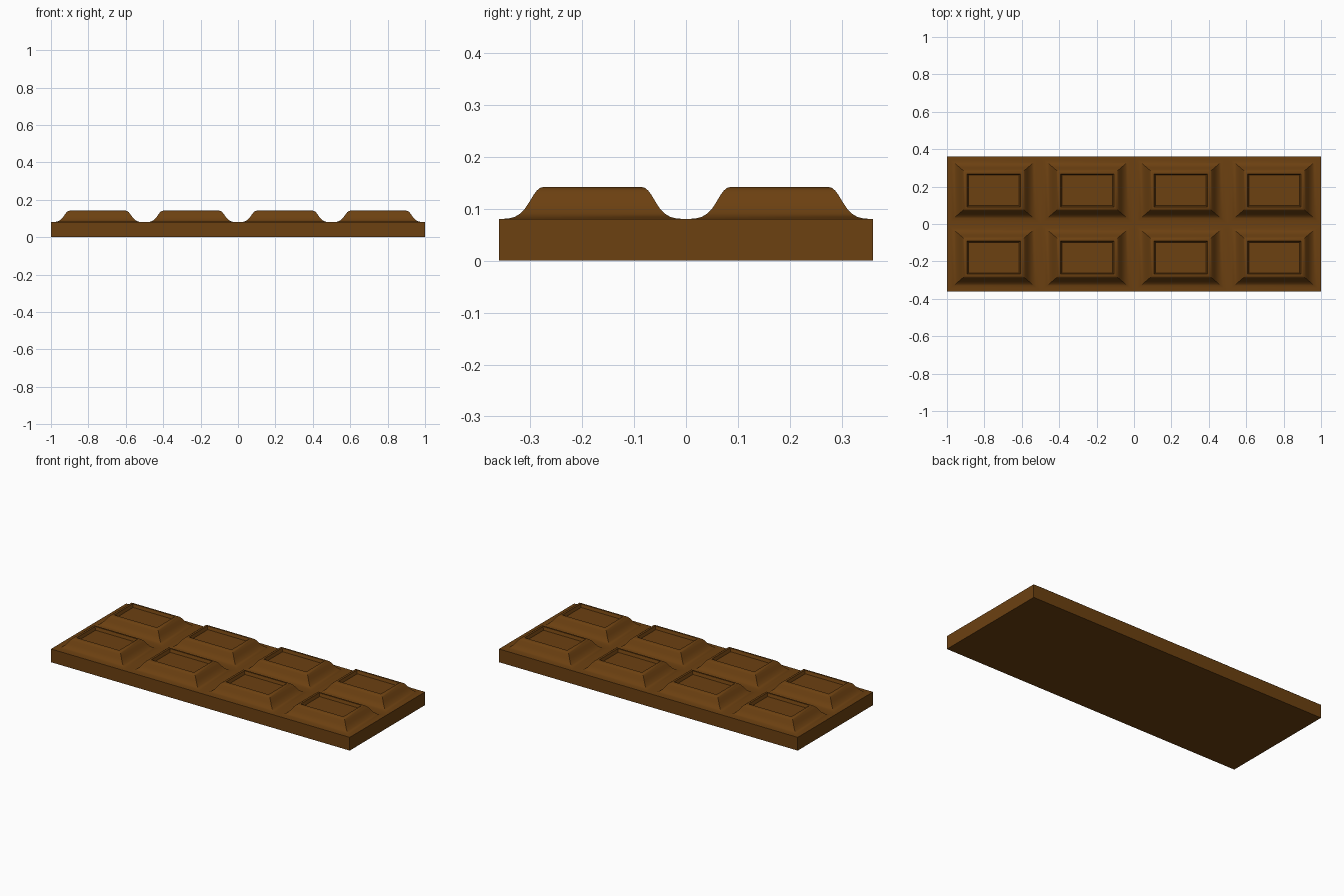
import bpy, bmesh, math

if "Cube" in bpy.data.objects:
    bpy.data.objects.remove(bpy.data.objects["Cube"])

HALF_X, HALF_Y, BASE_Z = 1.0, 0.36, 0.08
COLS, ROWS = 4, 2
CELL_X, CELL_Y = 2 * HALF_X / COLS, 2 * HALF_Y / ROWS

brown = bpy.data.materials.new("cocoa brown")
brown.diffuse_color = (0.15, 0.052, 0.0055, 1)
brown.use_nodes = True
brown.node_tree.nodes["Principled BSDF"].inputs["Base Color"].default_value = brown.diffuse_color

# Cross-section of one square: (distance in from the cell edge, height)
PROFILE = [(0.0, 0.080), (0.018, 0.081), (0.030, 0.084), (0.040, 0.090),
           (0.050, 0.100), (0.058, 0.112), (0.067, 0.127), (0.073, 0.135),
           (0.079, 0.140), (0.086, 0.142), (0.092, 0.142),
           (0.098, 0.124)]          # last point is the sunken panel


def add_square(bm, cx, cy):
    """Stack of mitred rectangular rings, closed by the sunken panel."""
    previous = None
    for inset, z in PROFILE:
        hx = CELL_X / 2 - inset * 1.17
        hy = CELL_Y / 2 - inset
        ring = [bm.verts.new((cx + sx * hx, cy + sy * hy, z))
                for sx, sy in ((-1, -1), (1, -1), (1, 1), (-1, 1))]
        if previous:
            for i in range(4):
                j = (i + 1) % 4
                bm.faces.new((previous[i], previous[j], ring[j], ring[i]))
        previous = ring
    bm.faces.new(previous)


bm = bmesh.new()

# Moulded squares
for col in range(COLS):
    for row in range(ROWS):
        add_square(bm, -HALF_X + (col + 0.5) * CELL_X,
                   -HALF_Y + (row + 0.5) * CELL_Y)
bmesh.ops.remove_doubles(bm, verts=bm.verts, dist=0.0005)

# Slab sides and underside, pulled down from the outer edge
rim = [e for e in bm.edges if e.is_boundary]
sides = bmesh.ops.extrude_edge_only(bm, edges=rim)["geom"]
for v in sides:
    if isinstance(v, bmesh.types.BMVert):
        v.co.z = 0.0
bottom = [e for e in bm.edges if e.is_boundary]
bmesh.ops.contextual_create(bm, geom=bottom)
bmesh.ops.recalc_face_normals(bm, faces=bm.faces)

mesh = bpy.data.meshes.new("bar")
bm.to_mesh(mesh)
bm.free()
mesh.materials.append(brown)
bar = bpy.data.objects.new("bar", mesh)
bpy.context.collection.objects.link(bar)

# Soft slopes, crisp mitres and panel edges
bpy.context.view_layer.objects.active = bar
bar.select_set(True)
bpy.ops.object.shade_smooth_by_angle(angle=math.radians(28))
